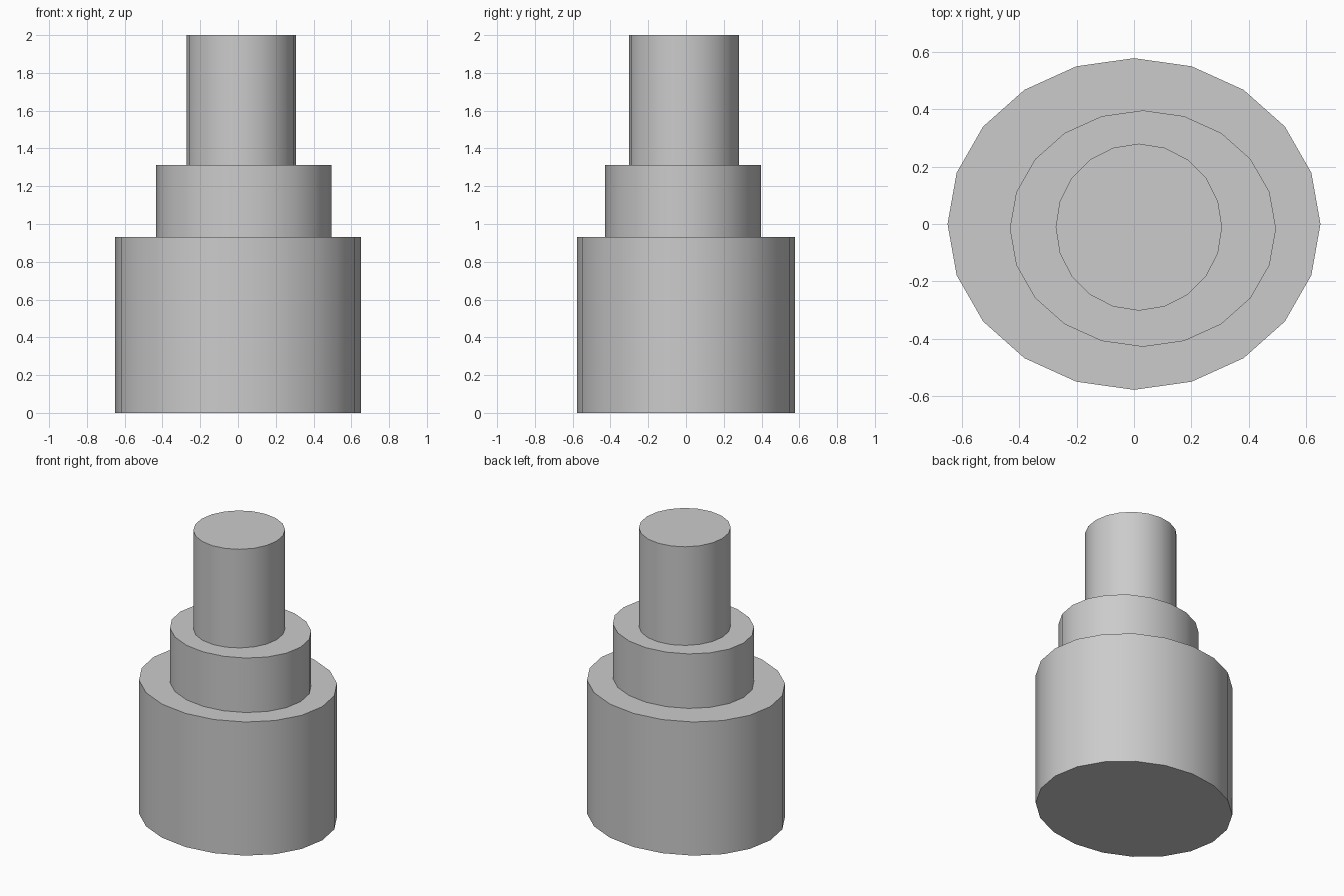
import bpy
import math

if "Cube" in bpy.data.objects:
    bpy.data.objects.remove(bpy.data.objects["Cube"])


def tier(name, centre, radii, z0, z1):
    """Upright 20-sided elliptical drum, smooth round the side with sharp rims."""
    bpy.ops.mesh.primitive_cylinder_add(
        vertices=20, radius=1, depth=1,
        location=(centre[0], centre[1], (z0 + z1) / 2))
    obj = bpy.context.object
    obj.name = name
    obj.scale = (radii[0], radii[1], z1 - z0)
    bpy.ops.object.transform_apply(location=False, rotation=False, scale=True)
    bpy.ops.object.shade_smooth_by_angle(angle=math.radians(40))
    return obj


# Wide oval base
tier("base_drum", (0, 0), (0.65, 0.578), 0, 0.932)
# Middle step, slightly off centre
tier("middle_drum", (0.031, -0.016), (0.464, 0.412), 0.932, 1.312)
# Narrow round top
tier("top_post", (0.017, -0.011), (0.29, 0.291), 1.312, 2.0)
